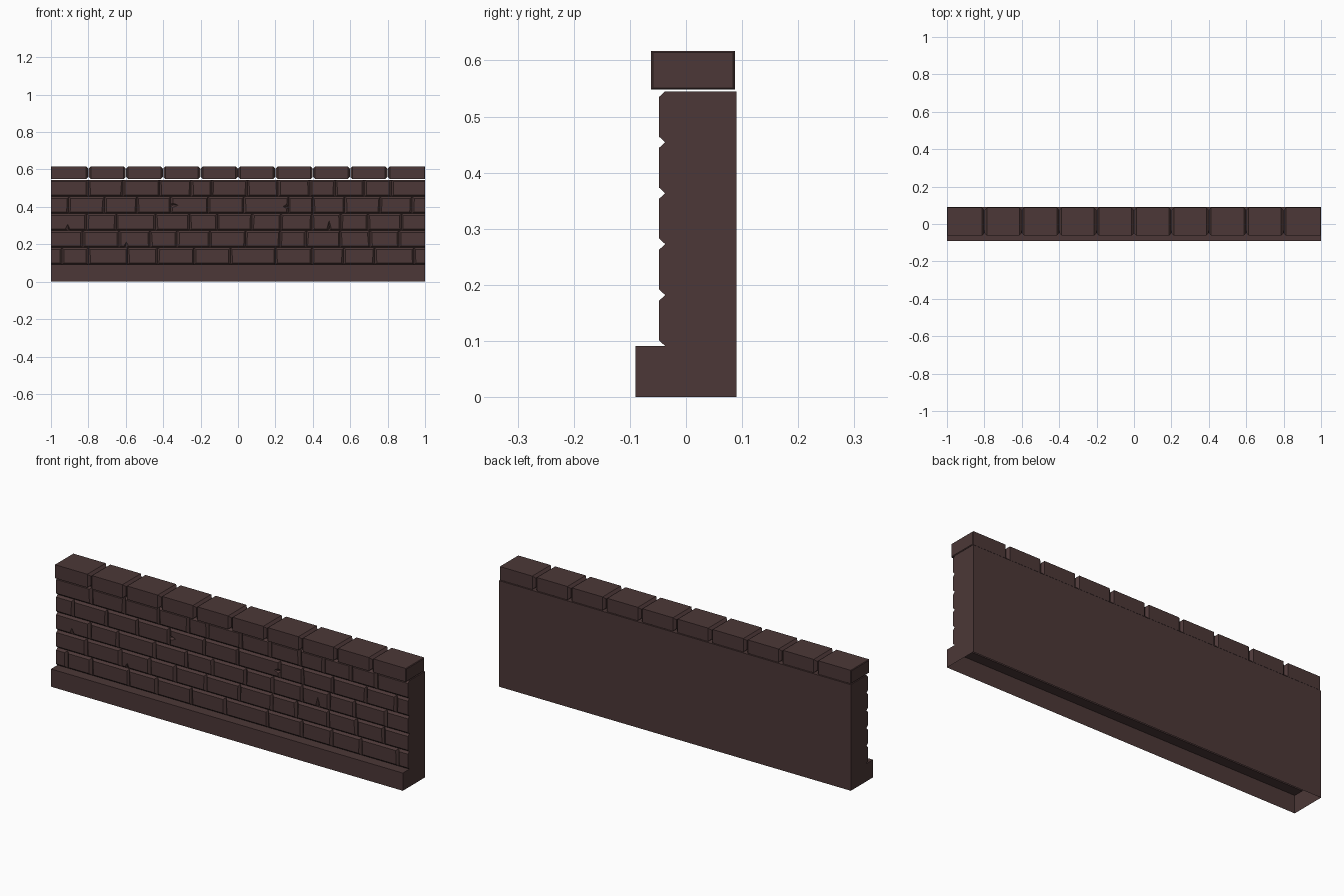
import bpy, bmesh, random
from mathutils import Vector

if "Cube" in bpy.data.objects:
    bpy.data.objects.remove(bpy.data.objects["Cube"])

random.seed(4)
stone = bpy.data.materials.new("dark_brown_stone")
stone.diffuse_color = (0.072, 0.039, 0.038, 1)
stone.use_nodes = True
stone.node_tree.nodes["Principled BSDF"].inputs["Base Color"].default_value = stone.diffuse_color


def finish(bm, name, recalc=False):
    if recalc:
        bmesh.ops.recalc_face_normals(bm, faces=bm.faces)
    me = bpy.data.meshes.new(name)
    bm.to_mesh(me)
    bm.free()
    me.materials.append(stone)
    ob = bpy.data.objects.new(name, me)
    bpy.context.collection.objects.link(ob)
    return ob


# Wall body with stepped plinth: profile swept along x, open underneath
WALL_Y, BRICK_Y, BACK_Y = -0.037, -0.048, 0.09
PLINTH_Z, WALL_Z = 0.091, 0.545
profile = [(-0.09, 0), (-0.09, PLINTH_Z), (WALL_Y, PLINTH_Z),
           (WALL_Y, WALL_Z), (BACK_Y, WALL_Z), (BACK_Y, 0)]
bm = bmesh.new()
left = [bm.verts.new((-1, y, z)) for y, z in profile]
right = [bm.verts.new((1, y, z)) for y, z in profile]
for i in range(len(profile) - 1):
    bm.faces.new((left[i], right[i], right[i + 1], left[i + 1]))
bm.faces.new(left[::-1])
bm.faces.new(right)
bm.normal_update()
if bm.faces[:][0].normal.y > 0:
    bmesh.ops.reverse_faces(bm, faces=bm.faces[:])
finish(bm, "wall_body", recalc=True)

# Brick courses, bottom to top: x positions of the vertical joints
courses = [
    [-.94, -.80, -.59, -.43, -.235, -.04, .20, .395, .565, .73, .94],
    [-.83, -.635, -.47, -.325, -.15, .04, .225, .365, .545, .705, .86],
    [-.81, -.65, -.44, -.26, -.11, .075, .23, .395, .55, .695, .875],
    [-.905, -.715, -.54, -.36, -.16, .03, .27, .40, .57, .76, .93],
    [-.80, -.615, -.42, -.25, -.14, .05, .215, .385, .52, .675, .82],
]
# Cracks: (course, brick) -> edge (0 bottom, 1 right, 2 top, 3 left), place, depth
cracks = {(2, 8): (0, .6, .045), (2, 0): (0, .5, .025), (1, 2): (0, .2, .02),
          (3, 4): (3, .5, .03), (3, 6): (1, .4, .02)}
CHAMFER = 0.01
INWARD = [Vector((0, 1)), Vector((-1, 0)), Vector((0, -1)), Vector((1, 0))]


def brick_loop(corners, crack, width):
    """Corner loop with an optional V notch cut in one edge."""
    pts = []
    for e in range(4):
        a, b = corners[e], corners[(e + 1) % 4]
        pts.append(a)
        if crack and crack[0] == e:
            mid = a.lerp(b, crack[1])
            d = (b - a).normalized() * width
            pts += [mid - d, mid + INWARD[e] * crack[2] * width / .012, mid + d]
    return pts


bm = bmesh.new()
pitch = (WALL_Z - PLINTH_Z) / len(courses)
for r, joints in enumerate(courses):
    z0 = PLINTH_Z + r * pitch
    z1 = z0 + pitch
    xs = [-1] + joints + [1]
    for k in range(len(xs) - 1):
        x0, x1 = xs[k], xs[k + 1]
        l = 0 if k == 0 else CHAMFER
        rr = 0 if k == len(xs) - 2 else CHAMFER
        jit = lambda s: random.uniform(-.003, .003) if s else 0
        outer = [Vector(p) for p in ((x0, z0), (x1, z0), (x1, z1), (x0, z1))]
        inner = [Vector((x0 + l + jit(l), z0 + CHAMFER)),
                 Vector((x1 - rr + jit(rr), z0 + CHAMFER)),
                 Vector((x1 - rr + jit(rr), z1 - CHAMFER)),
                 Vector((x0 + l + jit(l), z1 - CHAMFER))]
        crack = cracks.get((r, k))
        f = [bm.verts.new((p.x, BRICK_Y, p.y)) for p in brick_loop(inner, crack, .012)]
        b = [bm.verts.new((p.x, WALL_Y, p.y)) for p in brick_loop(outer, crack, .005)]
        bm.faces.new(f)
        for i in range(len(f)):
            j = (i + 1) % len(f)
            bm.faces.new((f[i], b[i], b[j], f[j]))
finish(bm, "brick_courses")

# Coping stones: boxes chamfered around the joint faces
CY0, CY1, CZ0, CZ1 = -0.062, 0.087, 0.548, 0.617
bm = bmesh.new()
for n in range(10):
    x0, x1 = -1 + .2 * n, -.8 + .2 * n
    a = .003 if n == 0 else .012
    b = .003 if n == 9 else .012
    g0 = 0 if n == 0 else .001
    g1 = 0 if n == 9 else .001
    rings = []
    for x, s in ((x0 + g0, a), (x0 + g0 + a, 0), (x1 - g1 - b, 0), (x1 - g1, b)):
        rings.append([bm.verts.new((x, y, z)) for y, z in (
            (CY0 + s, CZ0 + s), (CY1 - s, CZ0 + s), (CY1 - s, CZ1 - s), (CY0 + s, CZ1 - s))])
    for p, q in zip(rings, rings[1:]):
        for i in range(4):
            j = (i + 1) % 4
            bm.faces.new((p[i], p[j], q[j], q[i]))
    bm.faces.new(rings[0])
    bm.faces.new(rings[-1])
finish(bm, "coping_stones", recalc=True)
